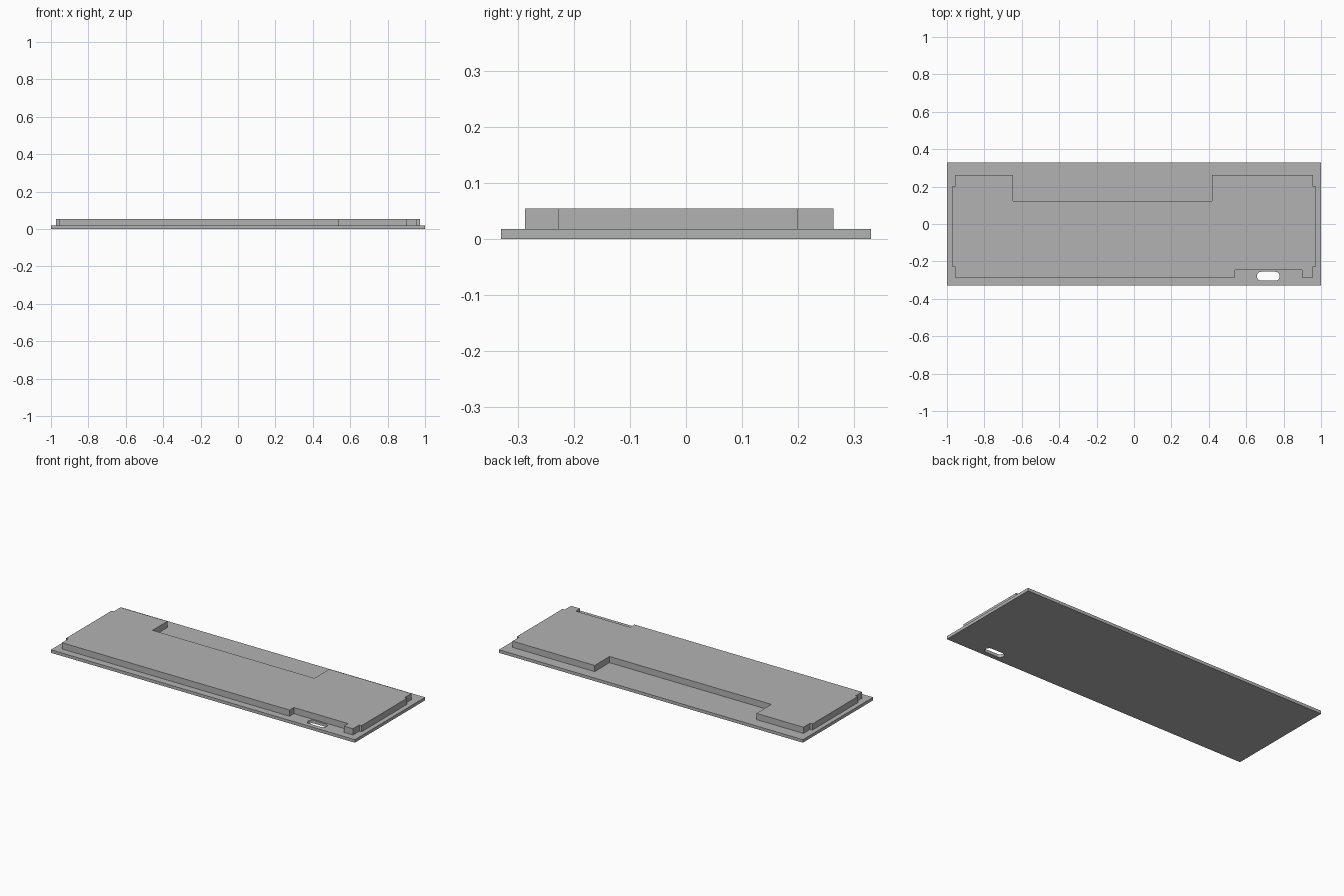
import bpy
import bmesh
import math

if "Cube" in bpy.data.objects:
    bpy.data.objects.remove(bpy.data.objects["Cube"], do_unlink=True)

# Single flat grey
GREY = (0.45, 0.45, 0.45, 1.0)
grey = bpy.data.materials.new("plain_grey")
grey.use_nodes = True
grey.diffuse_color = GREY
grey.node_tree.nodes["Principled BSDF"].inputs["Base Color"].default_value = GREY


def slab(name, outlines, bottom, top):
    """Extrude a flat outline, with optional inner hole outlines, between two heights."""
    curve = bpy.data.curves.new(name + "_profile", "CURVE")
    curve.dimensions = "2D"
    curve.fill_mode = "BOTH"
    curve.extrude = (top - bottom) / 2
    for points in outlines:
        spline = curve.splines.new("POLY")
        spline.points.add(len(points) - 1)
        for point, (x, y) in zip(spline.points, points):
            point.co = (x, y, 0, 1)
        spline.use_cyclic_u = True
    source = bpy.data.objects.new(name + "_profile", curve)
    bpy.context.collection.objects.link(source)
    graph = bpy.context.evaluated_depsgraph_get()
    mesh = bpy.data.meshes.new_from_object(source.evaluated_get(graph))
    bpy.data.objects.remove(source, do_unlink=True)
    bpy.data.curves.remove(curve)

    # Weld caps to walls and place the slab at its height
    bm = bmesh.new()
    bm.from_mesh(mesh)
    bmesh.ops.remove_doubles(bm, verts=bm.verts, dist=0.0001)
    bmesh.ops.recalc_face_normals(bm, faces=bm.faces)
    bmesh.ops.translate(bm, verts=bm.verts, vec=(0, 0, (top + bottom) / 2))
    for face in bm.faces:
        face.smooth = False
    bm.to_mesh(mesh)
    bm.free()
    mesh.name = name
    mesh.materials.clear()
    mesh.materials.append(grey)
    obj = bpy.data.objects.new(name, mesh)
    bpy.context.collection.objects.link(obj)
    return obj


def stadium(left, right, y, radius, steps=12):
    """Rounded slot outline running along x."""
    points = []
    for cx, start in ((right - radius, -math.pi / 2), (left + radius, math.pi / 2)):
        for i in range(steps + 1):
            a = start + math.pi * i / steps
            points.append((cx + radius * math.cos(a), y + radius * math.sin(a)))
    return points


# Base plate with a rounded through slot near the front left
plate = [(-1, -0.33), (1, -0.33), (1, 0.33), (-1, 0.33)]
slot = stadium(0.657, 0.779, -0.279, 0.024)
slab("base_plate", [plate, slot], 0, 0.018)

# Raised panel: stepped ends, wide rear recess and shallow front notch
front, rear, end, tab = -0.287, 0.263, 0.957, 0.972
panel = [
    (-end, front), (0.54, front), (0.54, -0.247), (0.898, -0.247),
    (0.898, front), (end, front), (end, -0.227), (tab, -0.227),
    (tab, 0.2), (end, 0.2), (end, rear), (0.417, rear),
    (0.417, 0.123), (-0.648, 0.123), (-0.648, rear), (-end, rear),
    (-end, 0.2), (-tab, 0.2), (-tab, -0.227), (-end, -0.227),
]
slab("raised_panel", [panel], 0.018, 0.055)
